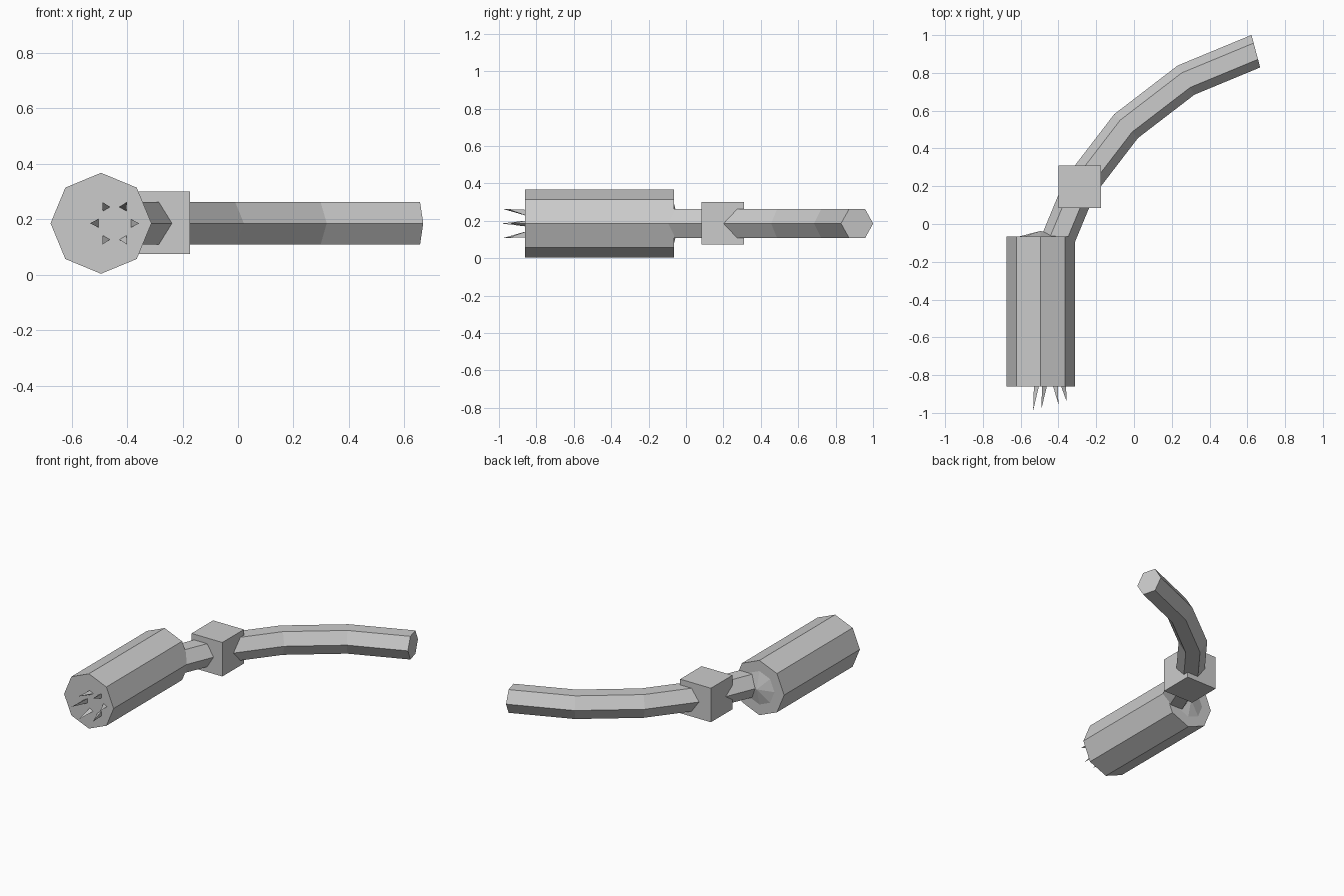
import bpy, bmesh, math
from mathutils import Vector, Matrix

if "Cube" in bpy.data.objects:
    bpy.data.objects.remove(bpy.data.objects["Cube"])

ZC = 0.185                      # height of the shared centre line


def finish(name, bm):
    bmesh.ops.recalc_face_normals(bm, faces=bm.faces)
    mesh = bpy.data.meshes.new(name)
    bm.to_mesh(mesh)
    bm.free()
    obj = bpy.data.objects.new(name, mesh)
    bpy.context.collection.objects.link(obj)
    return obj


def y_cone(name, sides, r_front, r_back, x, y0, y1):
    """Cylinder or cone lying along y, from y0 to y1, a vertex at the top."""
    bm = bmesh.new()
    bmesh.ops.create_cone(bm, cap_ends=True, segments=sides, radius1=r_back,
                          radius2=r_front, depth=y1 - y0,
                          matrix=Matrix.Translation((x, (y0 + y1) / 2, ZC))
                          @ Matrix.Rotation(math.pi / 2, 4, 'X'))
    return finish(name, bm)


# Curved hexagonal handle: arc in 15 degree steps, running into the barrel
R, cx, cy, r = 1.532, 1.0415, -0.565, 0.089
bm = bmesh.new()
rings = []
for i in range(6):
    t = math.radians(15 + 15 * i)
    out = Vector((-math.sin(t), math.cos(t), 0))
    centre = Vector((cx, cy, ZC)) + out * R
    rings.append([bm.verts.new(centre + out * r * math.cos(k * math.pi / 3)
                               + Vector((0, 0, r * math.sin(k * math.pi / 3))))
                  for k in range(6)])
for a, b in zip(rings, rings[1:]):
    for k in range(6):
        n = (k + 1) % 6
        bm.faces.new((a[k], a[n], b[n], b[k]))
bm.faces.new(rings[0])
bm.faces.new(rings[-1])
finish("curved_handle", bm)

# Octagonal barrel with a shallow cone on its back cap
y_cone("barrel", 8, 0.182, 0.182, -0.494, -0.86, -0.065)
y_cone("barrel_back_cone", 8, 0.115, 0.0, -0.494, -0.066, -0.037)

# Cube collar around the handle
bm = bmesh.new()
bmesh.ops.create_cube(bm, size=0.226,
                      matrix=Matrix.Translation((-0.287, 0.197, 0.187)))
finish("cube_collar", bm)

# Ring of six thin spikes on the front cap
bm = bmesh.new()
for k in range(6):
    a = k * math.pi / 3
    d = Vector((math.cos(a), 0, math.sin(a))) * r
    c = Vector((-0.445, 0, ZC))
    tip = bm.verts.new(c + d + Vector((0, -0.965 + 0.26 * d.x, 0)))
    base = [bm.verts.new(c + d * 0.75 + Vector((0.018 * math.cos(a + j * math.tau / 3), -0.855,
                                                0.018 * math.sin(a + j * math.tau / 3))))
            for j in range(3)]
    bm.faces.new(base)
    for j in range(3):
        bm.faces.new((tip, base[j], base[(j + 1) % 3]))
finish("front_spikes", bm)
